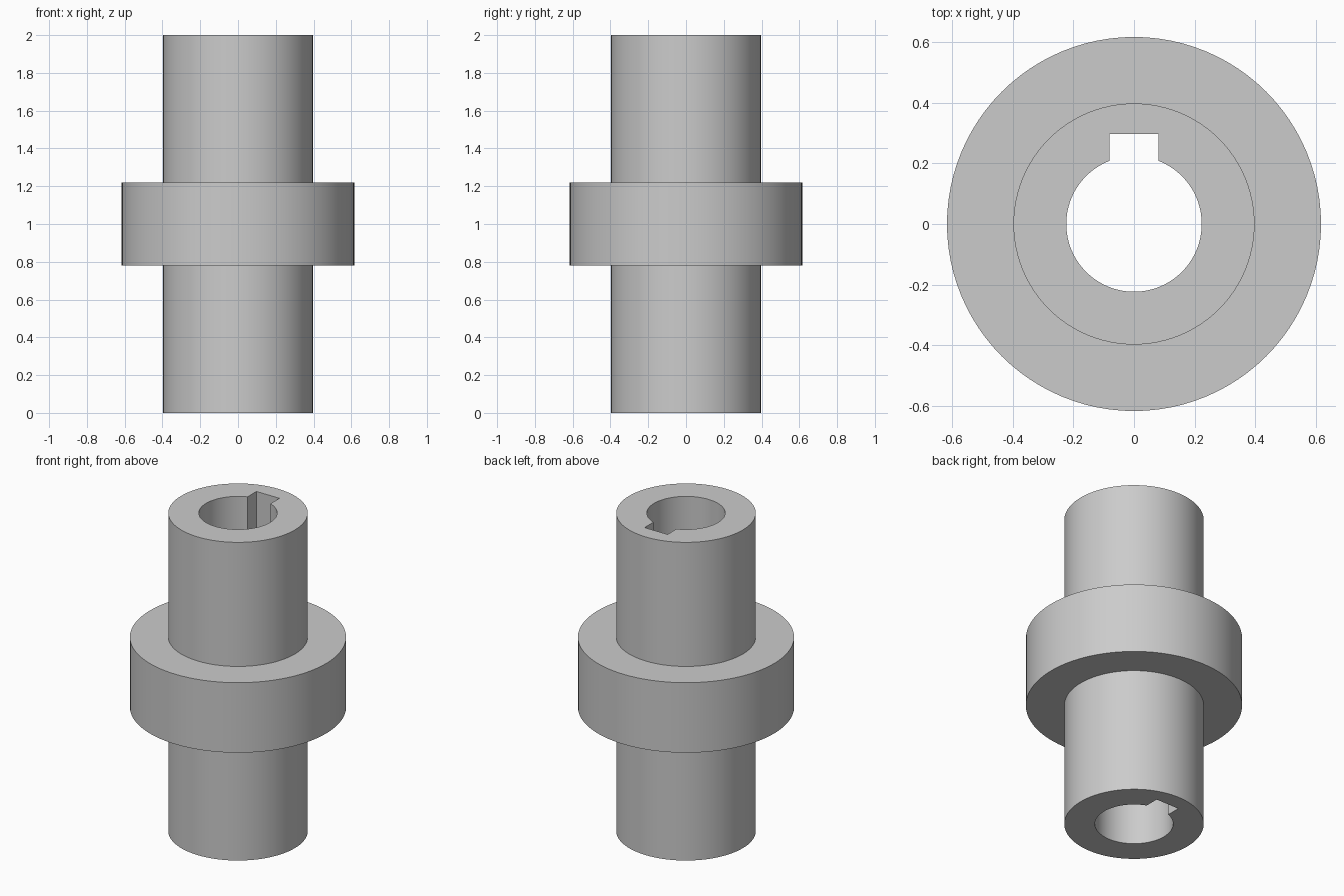
import bpy
import bmesh
from math import sin, cos, pi, asin, radians

cube = bpy.data.objects.get("Cube")
if cube:
    bpy.data.objects.remove(cube, do_unlink=True)

SEGMENTS = 96
SHAFT_R, COLLAR_R, BORE_R = 0.397, 0.616, 0.223
KEY_HALF, KEY_TOP = 0.08, 0.297
HEIGHT, COLLAR_LOW, COLLAR_HIGH = 2.0, 0.78, 1.22

steel = bpy.data.materials.new("steel grey")
steel.use_nodes = True
grey = (0.6, 0.6, 0.6, 1)
steel.diffuse_color = grey
steel.node_tree.nodes["Principled BSDF"].inputs["Base Color"].default_value = grey


def circle(radius):
    angles = [2 * pi * i / SEGMENTS for i in range(SEGMENTS)]
    return [(radius * cos(a), radius * sin(a)) for a in angles]


def keyed_bore():
    # Round arc from one keyway wall to the other, then the square slot
    gap = asin(KEY_HALF / BORE_R)
    start, sweep = pi / 2 + gap, 2 * (pi - gap)
    arc = [start + sweep * i / SEGMENTS for i in range(SEGMENTS + 1)]
    points = [(BORE_R * cos(a), BORE_R * sin(a)) for a in arc]
    return points + [(KEY_HALF, KEY_TOP), (-KEY_HALF, KEY_TOP)]


bm = bmesh.new()


def ring(outline, z):
    return [bm.verts.new((x, y, z)) for x, y in outline]


def skin(lower, upper):
    n = len(lower)
    for i in range(n):
        j = (i + 1) % n
        bm.faces.new((lower[i], lower[j], upper[j], upper[i]))


def loop_edges(verts):
    return [bm.edges.get((v, verts[i - 1])) for i, v in enumerate(verts)]


# Stepped outside: lower shaft, collar, upper shaft
steps = [(SHAFT_R, 0), (SHAFT_R, COLLAR_LOW), (COLLAR_R, COLLAR_LOW),
         (COLLAR_R, COLLAR_HIGH), (SHAFT_R, COLLAR_HIGH), (SHAFT_R, HEIGHT)]
outside = [ring(circle(r), z) for r, z in steps]
for lower, upper in zip(outside, outside[1:]):
    skin(lower, upper)

# Through bore with keyway
bore = [ring(keyed_bore(), z) for z in (0, HEIGHT)]
skin(*bore)

# Flat end faces between shaft and bore
for rim, hole in ((outside[0], bore[0]), (outside[-1], bore[1])):
    bmesh.ops.triangle_fill(bm, use_beauty=True,
                            edges=loop_edges(rim) + loop_edges(hole))

bmesh.ops.recalc_face_normals(bm, faces=bm.faces)
mesh = bpy.data.meshes.new("keyed_collar_sleeve")
bm.to_mesh(mesh)
bm.free()
mesh.materials.append(steel)

sleeve = bpy.data.objects.new("keyed_collar_sleeve", mesh)
bpy.context.collection.objects.link(sleeve)
bpy.context.view_layer.objects.active = sleeve
sleeve.select_set(True)
bpy.ops.object.shade_smooth_by_angle(angle=radians(30))
